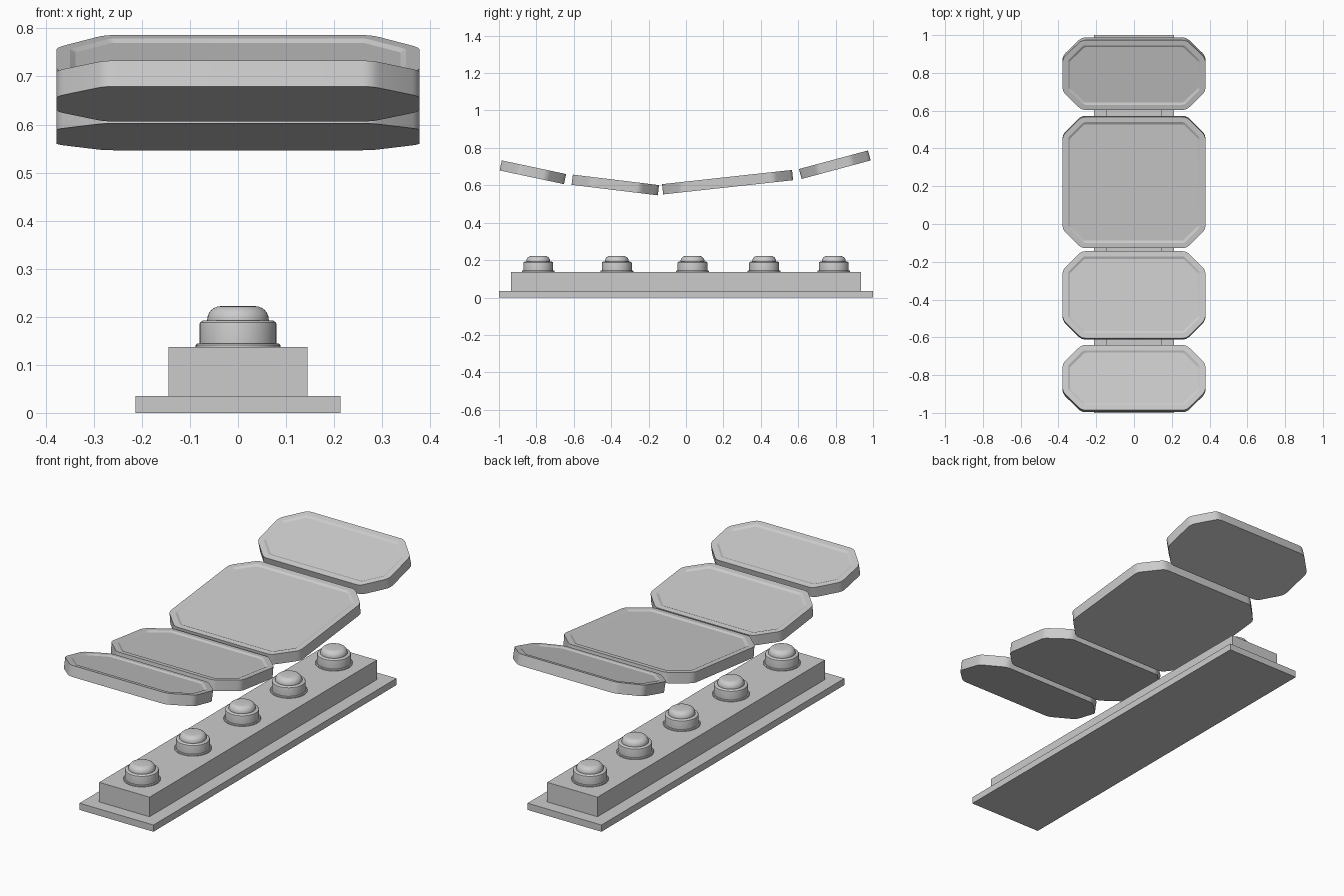
import bpy, bmesh, math
from mathutils import Matrix, Vector

if "Cube" in bpy.data.objects:
    bpy.data.objects.remove(bpy.data.objects["Cube"])


def finish(name, bm, smooth=False):
    bmesh.ops.recalc_face_normals(bm, faces=bm.faces[:])
    mesh = bpy.data.meshes.new(name)
    bm.to_mesh(mesh)
    bm.free()
    ob = bpy.data.objects.new(name, mesh)
    bpy.context.collection.objects.link(ob)
    if smooth:
        bpy.ops.object.select_all(action='DESELECT')
        ob.select_set(True)
        bpy.context.view_layer.objects.active = ob
        bpy.ops.object.shade_smooth_by_angle(angle=math.radians(20))
    return ob


def box(name, hx, hy, z0, z1):
    bm = bmesh.new()
    bmesh.ops.create_cube(bm, size=1)
    bmesh.ops.scale(bm, vec=(2 * hx, 2 * hy, z1 - z0), verts=bm.verts)
    bmesh.ops.translate(bm, vec=(0, 0, (z0 + z1) / 2), verts=bm.verts)
    return finish(name, bm)


def lathe(name, profile, y, steps=40):
    bm = bmesh.new()
    vs = [bm.verts.new((r, 0, z)) for r, z in profile]
    es = [bm.edges.new(p) for p in zip(vs, vs[1:])]
    bmesh.ops.spin(bm, geom=vs + es, axis=(0, 0, 1), cent=(0, 0, 0),
                   steps=steps, angle=2 * math.pi)
    bmesh.ops.remove_doubles(bm, verts=bm.verts[:], dist=1e-5)
    ob = finish(name, bm, True)
    ob.location.y = y
    return ob


def outline(hx, hy, chamfer, rnd=0.022, n=4):
    """Chamfered rectangle whose eight corners are slightly rounded."""
    a, b = hx - chamfer, hy - chamfer
    octo = [Vector(p) for p in ((hx, -b), (hx, b), (a, hy), (-a, hy),
                                (-hx, b), (-hx, -b), (-a, -hy), (a, -hy))]
    pts = []
    for i, c in enumerate(octo):
        p = c + (octo[i - 1] - c).normalized() * rnd
        q = c + (octo[(i + 1) % 8] - c).normalized() * rnd
        for k in range(n + 1):
            t = k / n
            pts.append(p * (1 - t) ** 2 + c * 2 * t * (1 - t) + q * t * t)
    return pts


def panel(name, start, end, half_width=0.378, thick=0.055):
    """Padded slab whose top runs from start (y, z) to end (y, z)."""
    dy, dz = end[0] - start[0], end[1] - start[1]
    bm = bmesh.new()
    pts = outline(half_width, math.hypot(dy, dz) / 2, 0.1)
    face = bm.faces.new([bm.verts.new((p.x, p.y, -thick)) for p in pts])
    ext = bmesh.ops.extrude_face_region(bm, geom=[face], use_keep_orig=True)
    bmesh.ops.translate(bm, vec=(0, 0, thick),
                        verts=[g for g in ext['geom'] if isinstance(g, bmesh.types.BMVert)])
    bmesh.ops.recalc_face_normals(bm, faces=bm.faces[:])
    top = max(bm.faces, key=lambda f: f.calc_center_median().z)
    # flat rim, then a shallow recessed field
    bmesh.ops.inset_region(bm, faces=[top], thickness=0.028, use_even_offset=True)
    bmesh.ops.inset_region(bm, faces=[top], thickness=0.012, depth=-0.006,
                           use_even_offset=True)
    mat = (Matrix.Translation((0, (start[0] + end[0]) / 2, (start[1] + end[1]) / 2))
           @ Matrix.Rotation(math.atan2(dz, dy), 4, 'X'))
    bm.transform(mat)
    return finish(name, bm, True)


# base plate and rail
box("base_plate", 0.213, 1.0, 0.0, 0.035)
box("base_rail", 0.145, 0.935, 0.035, 0.137)

# row of domed knobs
knob = [(0, 0.136), (0.088, 0.136), (0.088, 0.141), (0.085, 0.144), (0.080, 0.144),
        (0.080, 0.184), (0.079, 0.188), (0.073, 0.192), (0.064, 0.192)]
knob += [(0.036 + 0.028 * math.cos(a), 0.194 + 0.028 * math.sin(a))
         for a in (math.pi / 2 * k / 6 for k in range(7))]
knob.append((0, 0.222))
for i, y in enumerate((-0.79, -0.37, 0.035, 0.418, 0.79)):
    lathe(f"knob_{i + 1}", knob, y)

# four tilted panels, front to back
panel("front_panel", (-0.985, 0.733), (-0.641, 0.660))
panel("lower_panel", (-0.605, 0.657), (-0.144, 0.601))
panel("main_panel", (-0.128, 0.606), (0.567, 0.682))
panel("rear_panel", (0.604, 0.687), (0.973, 0.786))
